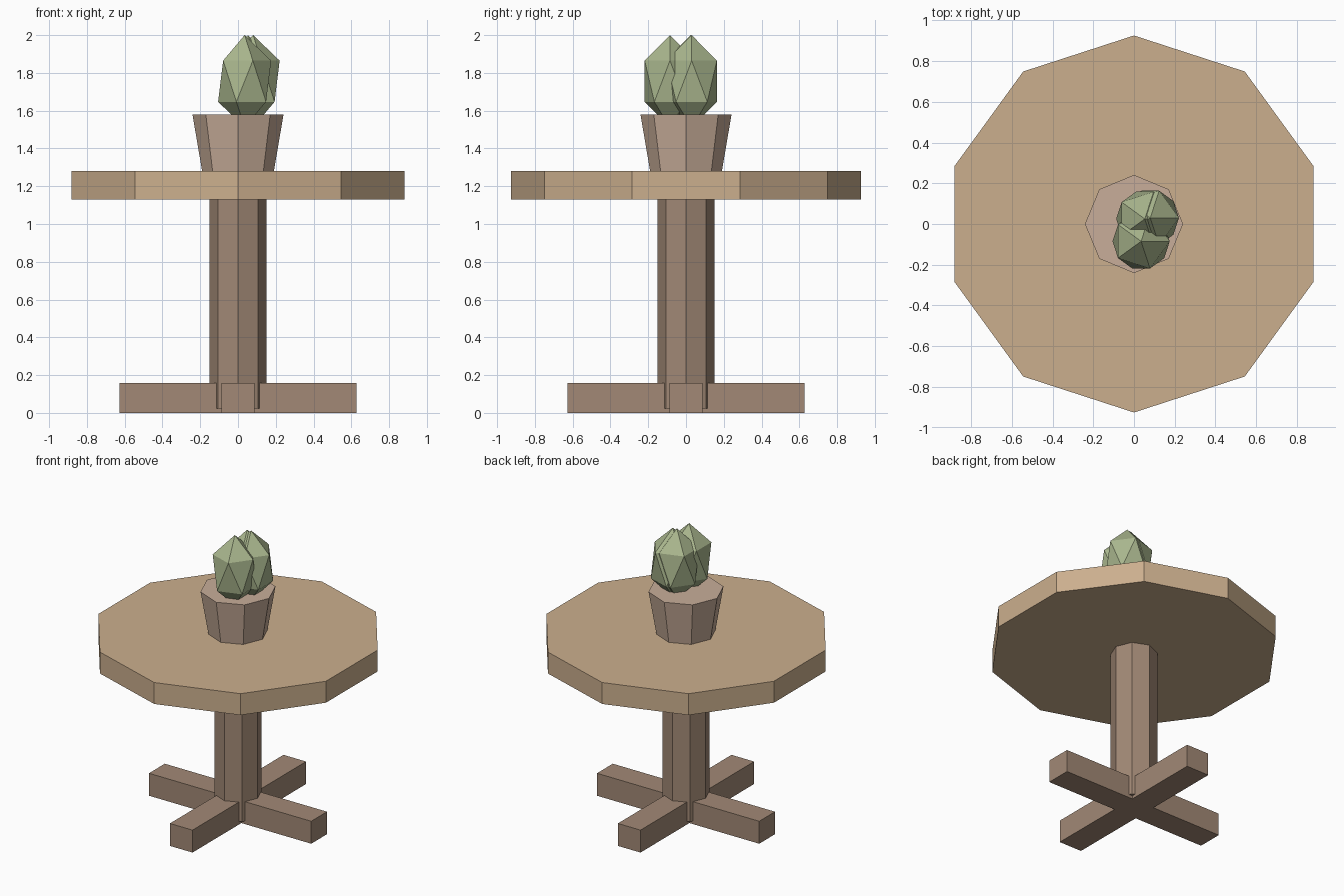
import bpy, math

if "Cube" in bpy.data.objects:
    bpy.data.objects.remove(bpy.data.objects["Cube"])


def material(name, rgb):
    m = bpy.data.materials.new(name)
    m.diffuse_color = (*rgb, 1)
    m.use_nodes = True
    m.node_tree.nodes["Principled BSDF"].inputs["Base Color"].default_value = m.diffuse_color
    return m


TABLE = material("light_wood", (0.60, 0.43, 0.27))
DARK = material("dark_wood", (0.36, 0.25, 0.18))
CLAY = material("clay", (0.58, 0.42, 0.32))
GREEN = material("leaf_green", (0.40, 0.47, 0.27))


def solid(name, bottom, top, z0, z1, mat):
    """Flat-shaded solid between two matching outlines."""
    n = len(bottom)
    verts = [(x, y, z0) for x, y in bottom] + [(x, y, z1) for x, y in top]
    faces = [tuple(reversed(range(n))), tuple(range(n, 2 * n))]
    faces += [(i, (i + 1) % n, n + (i + 1) % n, n + i) for i in range(n)]
    mesh = bpy.data.meshes.new(name)
    mesh.from_pydata(verts, [], faces)
    mesh.materials.append(mat)
    ob = bpy.data.objects.new(name, mesh)
    bpy.context.collection.objects.link(ob)
    return ob


def ring(n, r):
    """Regular outline with one corner on the +y axis."""
    return [(r * math.cos(math.pi / 2 + i * math.tau / n),
             r * math.sin(math.pi / 2 + i * math.tau / n)) for i in range(n)]


# Crossed feet: one arm's corners turned four times
w, l = 0.0875, 0.628
cross = []
for c, s in ((1, 0), (0, 1), (-1, 0), (0, -1)):
    cross += [(x * c - y * s, x * s + y * c) for x, y in ((l, -w), (l, w), (w, w))]
solid("crossed_feet", cross, cross, 0, 0.157, DARK)

# Post and table top
solid("post", ring(8, 0.151), ring(8, 0.151), 0.022, 1.14, DARK)
solid("table_top", ring(10, 0.926), ring(10, 0.926), 1.13, 1.28, TABLE)

# Tapered plant pot
solid("plant_pot", ring(8, 0.19), ring(8, 0.241), 1.28, 1.58, CLAY)

# Cluster of faceted leaf clumps
for i, (x, y) in enumerate([(0.035, -0.085), (0.08, 0.03), (0.053, 0.025)]):
    bpy.ops.mesh.primitive_ico_sphere_add(subdivisions=1, radius=1, location=(x, y, 1.756))
    ob = bpy.context.object
    ob.name = f"plant_clump_{i + 1}"
    ob.scale = (0.157, 0.157, 0.244)
    ob.data.materials.append(GREEN)
